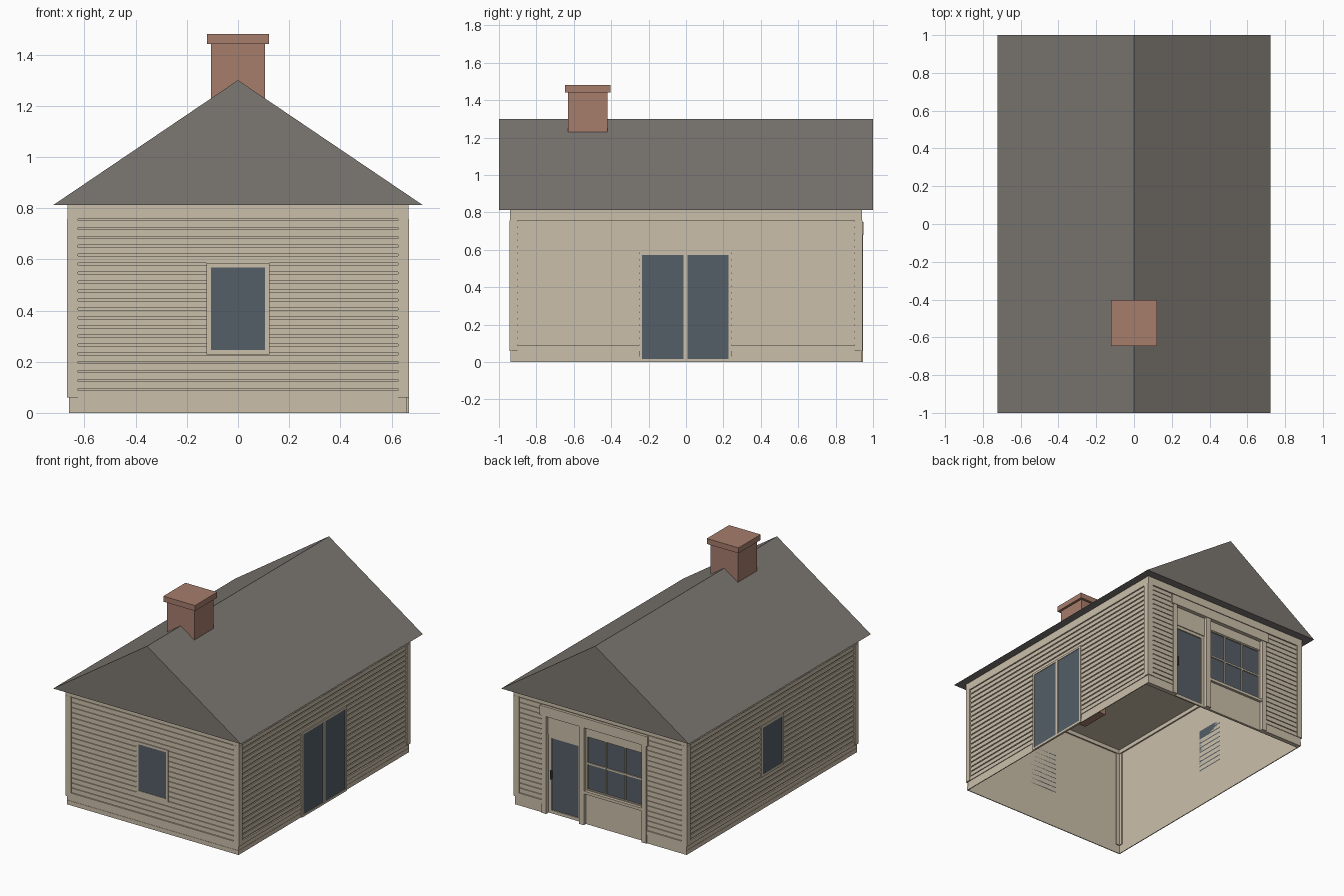
import bpy, bmesh

cube = bpy.data.objects.get("Cube")
if cube:
    bpy.data.objects.remove(cube, do_unlink=True)


def material(name, rgb):
    m = bpy.data.materials.new(name)
    m.use_nodes = True
    m.diffuse_color = (*rgb, 1)
    m.node_tree.nodes["Principled BSDF"].inputs["Base Color"].default_value = (*rgb, 1)
    return m


BEIGE = material("beige paint", (0.60, 0.52, 0.40))
ROOF = material("grey shingle", (0.20, 0.185, 0.168))
BRICK = material("red brick", (0.38, 0.205, 0.15))
GLASS = material("blue grey glass", (0.09, 0.112, 0.135))
DARK = material("dark metal", (0.07, 0.065, 0.06))


def finish(name, bm, mat):
    bmesh.ops.recalc_face_normals(bm, faces=bm.faces)
    mesh = bpy.data.meshes.new(name)
    bm.to_mesh(mesh)
    bm.free()
    mesh.materials.append(mat)
    obj = bpy.data.objects.new(name, mesh)
    bpy.context.collection.objects.link(obj)
    return obj


def boxes(name, mat, items):
    """One object from boxes given as ((x0, x1), (y0, y1), (z0, z1))."""
    bm = bmesh.new()
    for ranges in items:
        verts = bmesh.ops.create_cube(bm, size=1)["verts"]
        for v in verts:
            for i, (a, b) in enumerate(ranges):
                v.co[i] = a + (v.co[i] + 0.5) * (b - a)
    return finish(name, bm, mat)


def on_wall(wall, u, d, z):
    """Box on a wall: u runs along it, d is its depth range from the wall plane."""
    if wall in ("left", "right"):
        s, base = (1 if wall == "left" else -1), 0.655
        return ((s * (base + d[0]), s * (base + d[1])), u, z)
    s, base = (1 if wall == "back" else -1), 0.932
    return (u, (s * (base + d[0]), s * (base + d[1])), z)


def frame(wall, u, z, w, d):
    """Four bars around an opening."""
    return [on_wall(wall, (u[0], u[0] + w), d, z), on_wall(wall, (u[1] - w, u[1]), d, z),
            on_wall(wall, (u[0] + w, u[1] - w), d, (z[1] - w, z[1])),
            on_wall(wall, (u[0] + w, u[1] - w), d, (z[0], z[0] + w))]


# Wall shell, open below, with a ceiling
shell = boxes("wall_shell", BEIGE, [((-0.655, 0.655), (-0.932, 0.905), (0, 0.785))])
bm = bmesh.new()
bm.from_mesh(shell.data)
bmesh.ops.delete(bm, geom=[f for f in bm.faces if f.normal.z < -0.9], context="FACES")
bm.to_mesh(shell.data)
bm.free()

# Back wall thickness on both sides of the shop front
boxes("back_wall_panels", BEIGE, [
    on_wall("back", (0.45, 0.655), (-0.027, 0), (0, 0.8)),
    on_wall("back", (-0.655, -0.355), (-0.027, 0), (0, 0.8)),
    on_wall("back", (-0.355, 0.45), (-0.027, 0), (0.68, 0.8))])

# Clapboard siding
spans = {"front": [(-0.625, 0.625)], "left": [(-0.9, 0.9)], "right": [(-0.9, 0.9)],
         "back": [(0.45, 0.625), (-0.625, -0.355)]}
for wall, parts in spans.items():
    boards = []
    for u in parts:
        for i in range(19):
            z = 0.095 + i * 0.035
            boards.append(on_wall(wall, u, (0, 0.006), (z, z + 0.027)))
    boxes(wall + "_siding", BEIGE, boards)

# Skirting, corner boards and frieze
trim = []
for wall, half in (("front", 0.66), ("left", 0.937), ("right", 0.937)):
    trim.append(on_wall(wall, (-half, half), (0, 0.006), (0, 0.03)))
    trim.append(on_wall(wall, (-half, half), (0, 0.004), (0.03, 0.06)))
    trim.append(on_wall(wall, (-half, half), (0, 0.009), (0.06, 0.088)))
for u in parts:
    outer = (u[0], 0.66) if u[0] > 0 else (-0.66, u[1])
    trim.append(on_wall("back", outer, (0, 0.005), (0, 0.06)))
    trim.append(on_wall("back", outer, (0, 0.009), (0.06, 0.088)))
boxes("skirting", BEIGE, trim)
corners = []
for s in (-1, 1):
    for t in (-1, 1):
        corners.append(((s * 0.625, s * 0.668), (t * 0.925, t * 0.943), (0.06, 0.757)))
        corners.append(((s * 0.65, s * 0.668), (t * 0.902, t * 0.925), (0.06, 0.757)))
boxes("corner_boards", BEIGE, corners)
boxes("frieze", BEIGE, [on_wall(w, (-h, h), (-0.01, 0.01), (0.757, 0.812))
                        for w, h in (("front", 0.666), ("back", 0.666),
                                     ("left", 0.941), ("right", 0.941))])

# Plain windows on the front and one side
for wall in ("front", "right"):
    boxes(wall + "_window_frame", BEIGE,
          frame(wall, (-0.123, 0.123), (0.228, 0.585), 0.017, (0, 0.012)))
    boxes(wall + "_window_glass", GLASS,
          [on_wall(wall, (-0.106, 0.106), (0, 0.009), (0.245, 0.57))])

# Sliding doors
boxes("sliding_door_frame", BEIGE,
      frame("left", (-0.25, 0.242), (0, 0.587), 0.015, (0, 0.014))
      + [on_wall("left", (-0.013, 0.008), (0, 0.014), (0.01, 0.575))])
boxes("sliding_door_glass", GLASS,
      [on_wall("left", u, (0, 0.01), (0.008, 0.573)) for u in ((-0.235, -0.013), (0.008, 0.227))])

# Shop front: header, posts, panels and sill
boxes("shop_header", BEIGE, [on_wall("back", (-0.368, 0.462), (-0.02, 0.018), (0.68, 0.748))])
boxes("shop_posts", BEIGE, [on_wall("back", u, (-0.027, 0.013), (0, 0.68))
                            for u in ((-0.355, -0.32), (0.125, 0.162), (0.415, 0.45))])
boxes("shop_panels", BEIGE, [
    on_wall("back", (-0.32, 0.125), (-0.027, -0.01), (0.615, 0.68)),
    on_wall("back", (-0.32, 0.125), (-0.027, -0.01), (0, 0.22)),
    on_wall("back", (0.162, 0.415), (-0.027, -0.01), (0.545, 0.68))])
boxes("shop_sill", BEIGE, [on_wall("back", (-0.325, 0.125), (-0.027, 0.008), (0.215, 0.235))])

# Shop window with glazing bars
boxes("shop_window_glass", GLASS, [on_wall("back", (-0.32, 0.125), (-0.027, -0.023), (0.235, 0.615))])
bars = frame("back", (-0.32, 0.125), (0.232, 0.617), 0.01, (-0.025, -0.013))
bars += [on_wall("back", (u - 0.005, u + 0.005), (-0.025, -0.015), (0.235, 0.615))
         for u in (-0.172, -0.023)]
bars.append(on_wall("back", (-0.32, 0.125), (-0.025, -0.016), (0.415, 0.427)))
boxes("shop_window_bars", BEIGE, bars)

# Shop door
boxes("shop_door_glass", GLASS, [on_wall("back", (0.17, 0.405), (-0.027, -0.023), (0.02, 0.53))])
boxes("shop_door_frame", BEIGE, frame("back", (0.162, 0.415), (0, 0.545), 0.022, (-0.026, -0.016)))
boxes("shop_door_handle", DARK, [on_wall("back", (0.388, 0.398), (-0.02, -0.004), (0.24, 0.3))])

# Gable roof
bm = bmesh.new()
tri = [bm.verts.new(p) for p in ((-0.722, -1, 0.812), (0.722, -1, 0.812), (0, -1, 1.3))]
face = bm.faces.new(tri)
ext = bmesh.ops.extrude_face_region(bm, geom=[face], use_keep_orig=True)["geom"]
for v in ext:
    if isinstance(v, bmesh.types.BMVert):
        v.co.y = 1
finish("roof", bm, ROOF)

# Chimney with cap
boxes("chimney", BRICK, [((-0.105, 0.105), (-0.63, -0.42), (0.635, 1.445)),
                         ((-0.122, 0.122), (-0.647, -0.403), (1.442, 1.48))])
